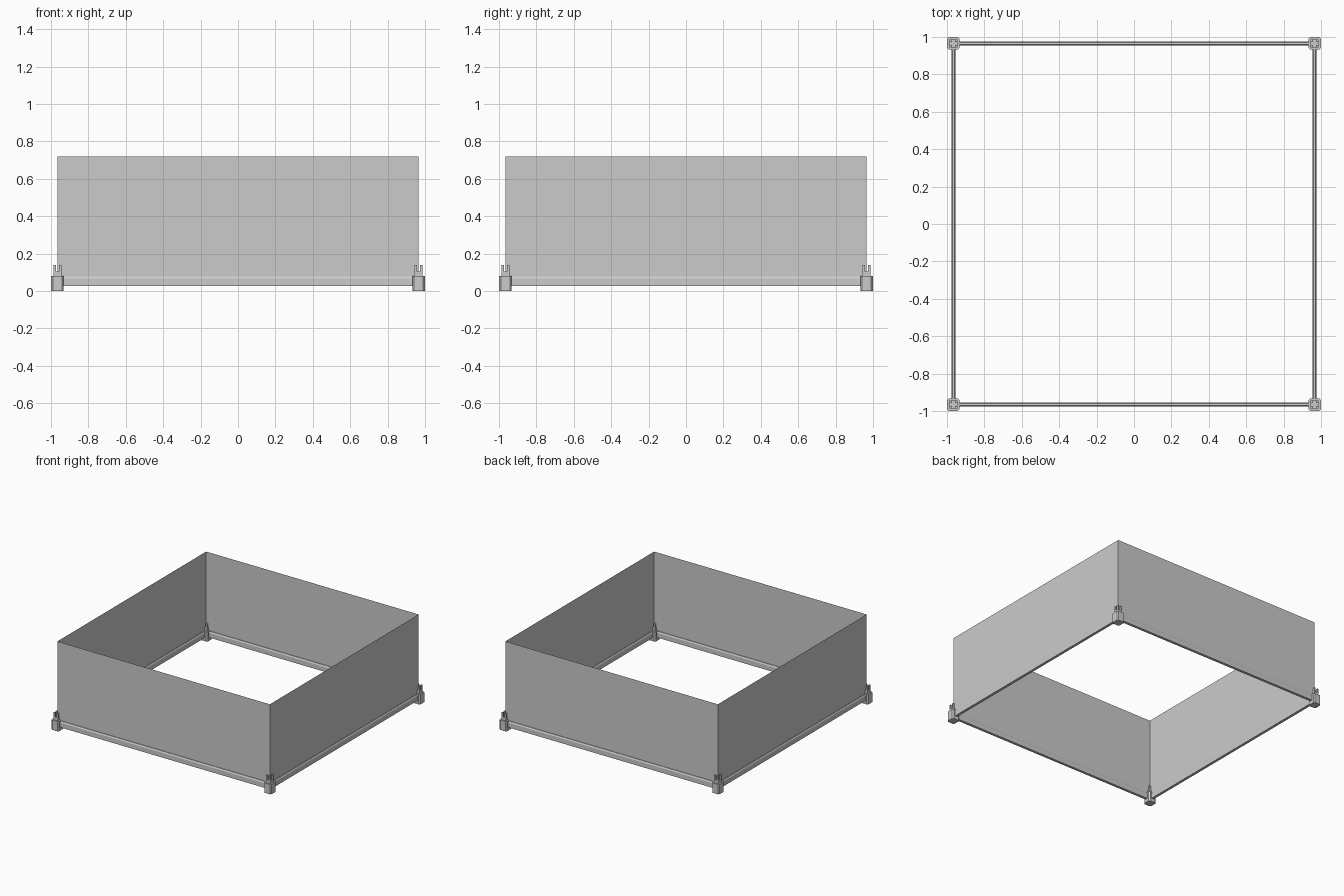
import bpy, bmesh
from math import pi
from mathutils import Matrix

if "Cube" in bpy.data.objects:
    bpy.data.objects.remove(bpy.data.objects["Cube"])

C = 0.966  # distance of walls and posts from the centre


def finish(name, bm):
    bmesh.ops.recalc_face_normals(bm, faces=bm.faces)
    mesh = bpy.data.meshes.new(name)
    bm.to_mesh(mesh)
    bm.free()
    ob = bpy.data.objects.new(name, mesh)
    bpy.context.collection.objects.link(ob)
    return ob


def prism(bm, outline, z0, z1):
    face = bm.faces.new([bm.verts.new((x, y, z0)) for x, y in outline])
    out = bmesh.ops.extrude_face_region(bm, geom=[face], use_keep_orig=True)
    for v in out["geom"]:
        if isinstance(v, bmesh.types.BMVert):
            v.co.z = z1


def square(cx, cy, h):
    return [(cx - h, cy - h), (cx + h, cy - h), (cx + h, cy + h), (cx - h, cy + h)]


def corner_post(name, x, y):
    bm = bmesh.new()
    # chamfered foot
    h, c = 0.034, 0.024
    foot = [(-c, -h), (c, -h), (h, -c), (h, c), (c, h), (-c, h), (-h, c), (-h, -c)]
    prism(bm, [(x + a, y + b) for a, b in foot], 0, 0.08)
    # neck with four upright prongs
    prism(bm, square(x, y, 0.021), 0.08, 0.104)
    for sx in (-1, 1):
        for sy in (-1, 1):
            prism(bm, square(x + sx * 0.0145, y + sy * 0.0145, 0.0065), 0.104, 0.14)
    return finish(name, bm)


def side(name, angle):
    rot = Matrix.Rotation(angle, 4, "Z")
    # thin upright sheet
    bm = bmesh.new()
    pts = [(-C, -C, 0.03), (C, -C, 0.03), (C, -C, 0.72), (-C, -C, 0.72)]
    bm.faces.new([bm.verts.new(p) for p in pts])
    bm.transform(rot)
    finish(name + "_wall", bm)
    # bottom rail with a bevelled top
    bm = bmesh.new()
    profile = [(-0.011, 0.027), (0.011, 0.027), (0.011, 0.066),
               (0.005, 0.077), (-0.005, 0.077), (-0.011, 0.066)]
    ends = [[bm.verts.new((x, -C + y, z)) for y, z in profile] for x in (-0.94, 0.94)]
    for e in ends:
        bm.faces.new(e)
    for i in range(6):
        j = (i + 1) % 6
        bm.faces.new((ends[0][i], ends[0][j], ends[1][j], ends[1][i]))
    bm.transform(rot)
    finish(name + "_rail", bm)


for i, n in enumerate(("front", "right", "back", "left")):
    side(n, i * pi / 2)
for sx, a in ((-1, "left"), (1, "right")):
    for sy, b in ((-1, "front"), (1, "back")):
        corner_post(f"{b}_{a}_post", sx * C, sy * C)
